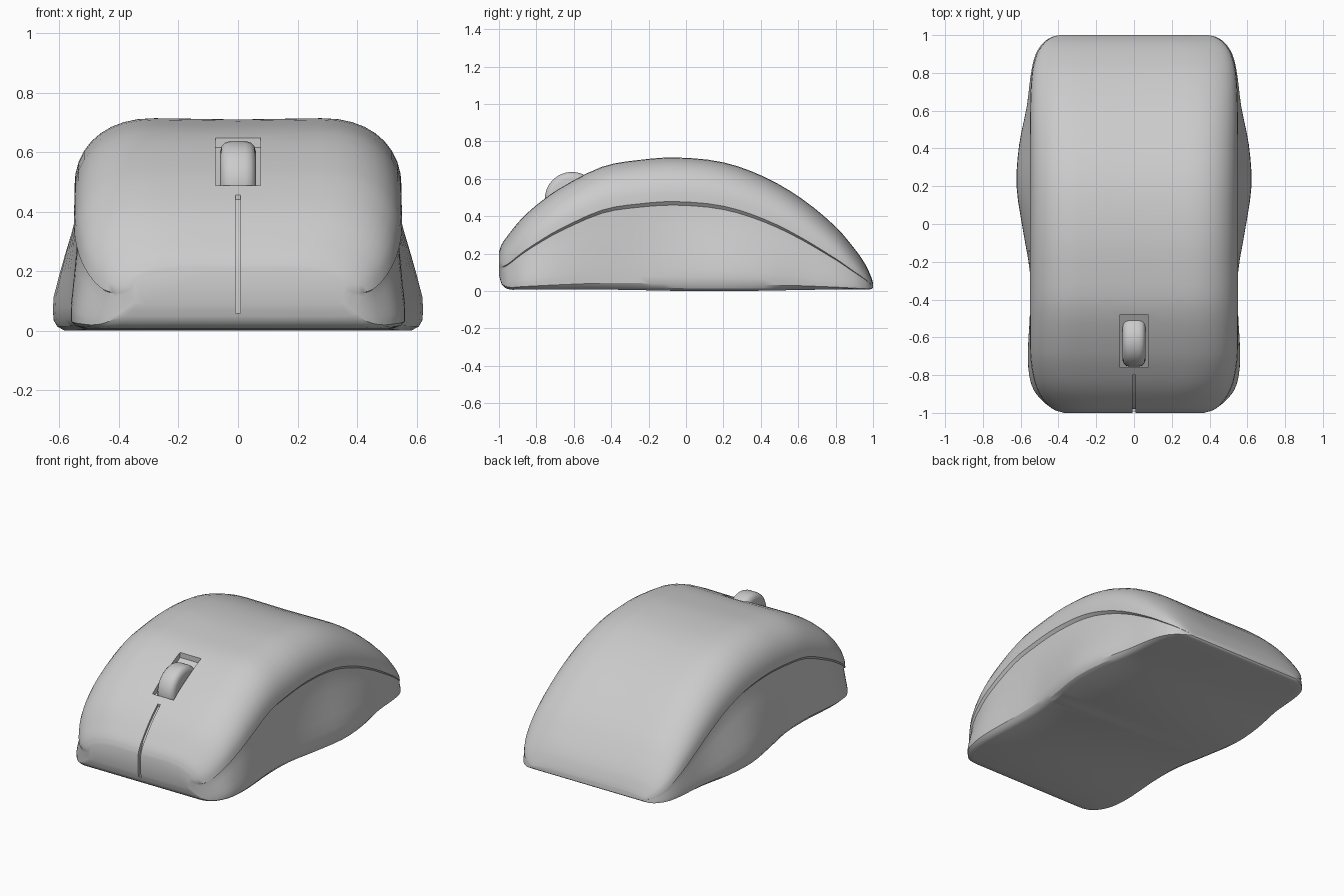
import bpy, bmesh, math

if "Cube" in bpy.data.objects:
    bpy.data.objects.remove(bpy.data.objects["Cube"])

# Stations along the length: y, top height, shell half width, base half width, bottom height
STATIONS = [
    (-1.00, 0.215, 0.37, 0.35, 0.09), (-0.985, 0.255, 0.42, 0.41, 0.04),
    (-0.95, 0.305, 0.465, 0.47, 0.014), (-0.88, 0.39, 0.51, 0.53, 0.012),
    (-0.80, 0.463, 0.535, 0.555, 0.012), (-0.68, 0.55, 0.55, 0.562, 0.012),
    (-0.45, 0.668, 0.55, 0.55, 0.012), (-0.25, 0.705, 0.55, 0.552, 0.009),
    (-0.05, 0.718, 0.55, 0.585, 0.005), (0.20, 0.692, 0.55, 0.622, 0.004),
    (0.42, 0.614, 0.55, 0.608, 0.006), (0.62, 0.497, 0.55, 0.568, 0.01),
    (0.80, 0.348, 0.54, 0.545, 0.012), (0.90, 0.232, 0.515, 0.52, 0.012),
    (0.96, 0.145, 0.475, 0.48, 0.012), (0.99, 0.08, 0.43, 0.435, 0.014),
    (1.00, 0.048, 0.395, 0.395, 0.022),
]


def smooth_rows(rows, steps):
    """Hermite interpolation of the station values along y."""
    def slope(i):
        a, b = rows[max(i - 1, 0)], rows[min(i + 1, len(rows) - 1)]
        return [(q - p) / (b[0] - a[0]) for p, q in zip(a, b)]
    out = []
    for i in range(len(rows) - 1):
        a, b, ma, mb = rows[i], rows[i + 1], slope(i), slope(i + 1)
        d = b[0] - a[0]
        for s in range(steps):
            t = s / steps
            h1, h2 = 2*t**3 - 3*t*t + 1, t**3 - 2*t*t + t
            h3, h4 = 3*t*t - 2*t**3, t**3 - t*t
            out.append([h1*p + h2*d*m + h3*q + h4*d*n
                        for p, q, m, n in zip(a, b, ma, mb)])
    return out + [rows[-1]]


def half_section(top, w, base, z0):
    """Cross-section of the right half, from crown centre to underside."""
    height = top - z0
    rx, rz = min(0.27, w * 0.6), 0.25 * math.tanh(height * 0.62 / 0.25)
    pts = [(0, top - 0.006 * height), ((w - rx) * 0.5, top - 0.003 * height)]
    for i in range(10):
        a = math.radians(90 * i / 9)
        pts.append((w - rx + rx * math.sin(a) ** 0.9, top - rz + rz * math.cos(a) ** 0.9
                    if i < 9 else top - rz))
    seam = top - rz - z0
    inset = w - 0.015 * min(1, seam / 0.25)
    # recessed side panel flaring out to a rounded base
    for t, f in [(0.96, 0), (0.85, 0.08), (0.72, 0.28), (0.57, 0.52), (0.40, 0.77),
                 (0.25, 0.97), (0.16, 1.0), (0.08, 0.97)]:
        pts.append((inset + (base - inset) * f, z0 + seam * t))
    pts += [(base - 0.015, z0 + seam * 0.03), (base - 0.04, z0)]
    return pts


def finish(name, bm):
    bmesh.ops.recalc_face_normals(bm, faces=bm.faces[:])
    mesh = bpy.data.meshes.new(name)
    bm.to_mesh(mesh)
    bm.free()
    obj = bpy.data.objects.new(name, mesh)
    bpy.context.collection.objects.link(obj)
    return obj


def prism(name, profile, half):
    """Extrude a (y, z) profile across x."""
    bm = bmesh.new()
    face = bm.faces.new([bm.verts.new((-half, y, z)) for y, z in profile])
    new = bmesh.ops.extrude_face_region(bm, geom=[face])["geom"]
    bmesh.ops.translate(bm, vec=(2 * half, 0, 0),
                        verts=[v for v in new if isinstance(v, bmesh.types.BMVert)])
    return finish(name, bm)


def shade(obj, angle):
    bpy.ops.object.select_all(action='DESELECT')
    obj.select_set(True)
    bpy.context.view_layer.objects.active = obj
    bpy.ops.object.shade_smooth_by_angle(angle=math.radians(angle))


# Shell lofted through the stations
bm = bmesh.new()
rings = []
for y, top, w, base, z0 in smooth_rows(STATIONS, 3):
    half = half_section(top, w, base, z0)
    loop = half + [(-x, z) for x, z in reversed(half[1:])]
    rings.append([bm.verts.new((x, y, z)) for x, z in loop])
n = len(rings[0])
for a, b in zip(rings, rings[1:]):
    for i in range(n):
        j = (i + 1) % n
        bm.faces.new((a[i], a[j], b[j], b[i]))
bm.faces.new(rings[0])
bm.faces.new(rings[-1])
# stand the underside on the ground
low = min(v.co.z for v in bm.verts)
bmesh.ops.translate(bm, vec=(0, 0, -low), verts=bm.verts[:])
body = finish("mouse_body", bm)

# Shallow wheel slot and the split between the two buttons
cutters = [
    prism("wheel_slot_cutter", [(-0.76, 0.455), (-0.48, 0.615), (-0.48, 0.9), (-0.76, 0.9)], 0.075),
    prism("button_split_cutter", [(-0.80, 0.6), (-0.80, 0.44), (-0.88, 0.365), (-0.95, 0.28),
                                  (-0.98, 0.2), (-0.98, 0.06), (-1.1, 0.06), (-1.1, 0.6)], 0.009),
]
for cutter in cutters:
    cutter.hide_render = True
    mod = body.modifiers.new(cutter.name, 'BOOLEAN')
    mod.operation = 'DIFFERENCE'
    mod.solver = 'EXACT'
    mod.object = cutter
    bpy.context.view_layer.objects.active = body
    bpy.ops.object.modifier_apply(modifier=mod.name)
for cutter in cutters:
    bpy.data.objects.remove(cutter)
shade(body, 30)

# Scroll wheel
bpy.ops.mesh.primitive_cylinder_add(vertices=32, radius=0.145, depth=0.12,
                                    location=(0, -0.61, 0.492),
                                    rotation=(0, math.pi / 2, 0))
wheel = bpy.context.object
wheel.name = "scroll_wheel"
bevel = wheel.modifiers.new("rounded_rim", 'BEVEL')
bevel.width = 0.035
bevel.segments = 3
bpy.ops.object.modifier_apply(modifier=bevel.name)
shade(wheel, 30)
